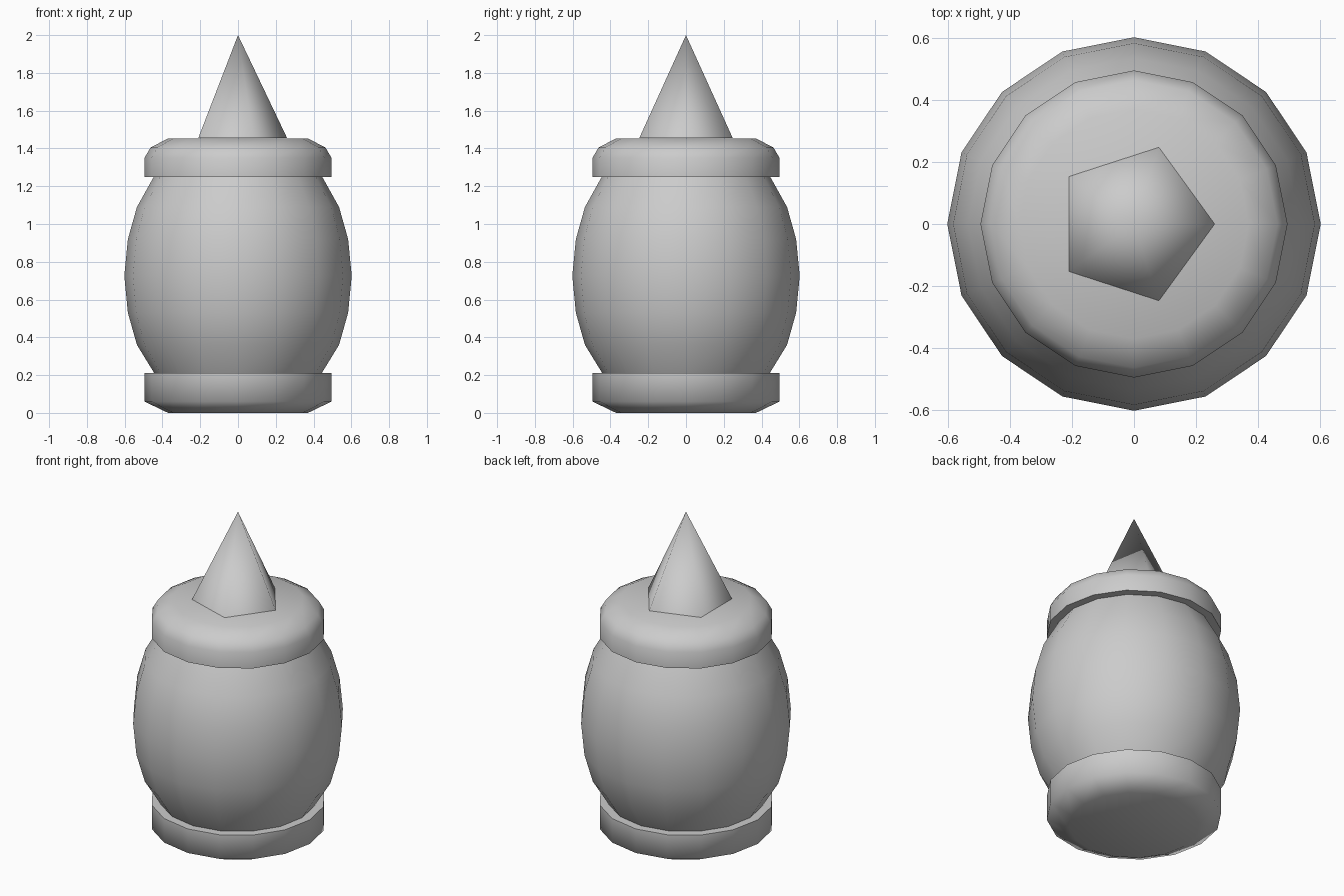
import bpy, bmesh, math

if "Cube" in bpy.data.objects:
    bpy.data.objects.remove(bpy.data.objects["Cube"])


def lathe(name, profile, sides, angle=50):
    """Spin (radius, z) points around z; a zero radius makes a pole."""
    bm = bmesh.new()
    rings = []
    for r, z in profile:
        n = sides if r > 0 else 1
        rings.append([bm.verts.new((r * math.cos(math.tau * i / sides),
                                    r * math.sin(math.tau * i / sides), z)) for i in range(n)])
    for a, b in zip(rings, rings[1:]):
        for i in range(sides):
            j = (i + 1) % sides
            if len(a) == 1:
                bm.faces.new((a[0], b[j], b[i]))
            elif len(b) == 1:
                bm.faces.new((a[i], a[j], b[0]))
            else:
                bm.faces.new((a[i], a[j], b[j], b[i]))
    bmesh.ops.recalc_face_normals(bm, faces=bm.faces)
    mesh = bpy.data.meshes.new(name)
    bm.to_mesh(mesh)
    bm.free()
    obj = bpy.data.objects.new(name, mesh)
    bpy.context.collection.objects.link(obj)
    bpy.context.view_layer.objects.active = obj
    obj.select_set(True)
    bpy.ops.object.shade_smooth_by_angle(angle=math.radians(angle))
    obj.select_set(False)
    return obj


# Bulging body, ends tucked against the two caps
lathe("body", [(0.44, 0.205), (0.535, 0.36), (0.583, 0.53), (0.602, 0.725),
               (0.583, 0.92), (0.535, 1.09), (0.443, 1.255)], 16)

# Bottom cap with bevelled foot
lathe("bottom_cap", [(0, 0), (0.37, 0.0), (0.495, 0.06), (0.495, 0.21), (0.44, 0.21)], 16, 70)

# Top cap with rounded shoulder
lathe("top_cap", [(0.44, 1.25), (0.495, 1.25), (0.495, 1.35), (0.463, 1.405),
                  (0.37, 1.453), (0, 1.453)], 16)

# Five-sided spike
lathe("spike", [(0, 1.455), (0.26, 1.455), (0, 2.0)], 5, 75)
